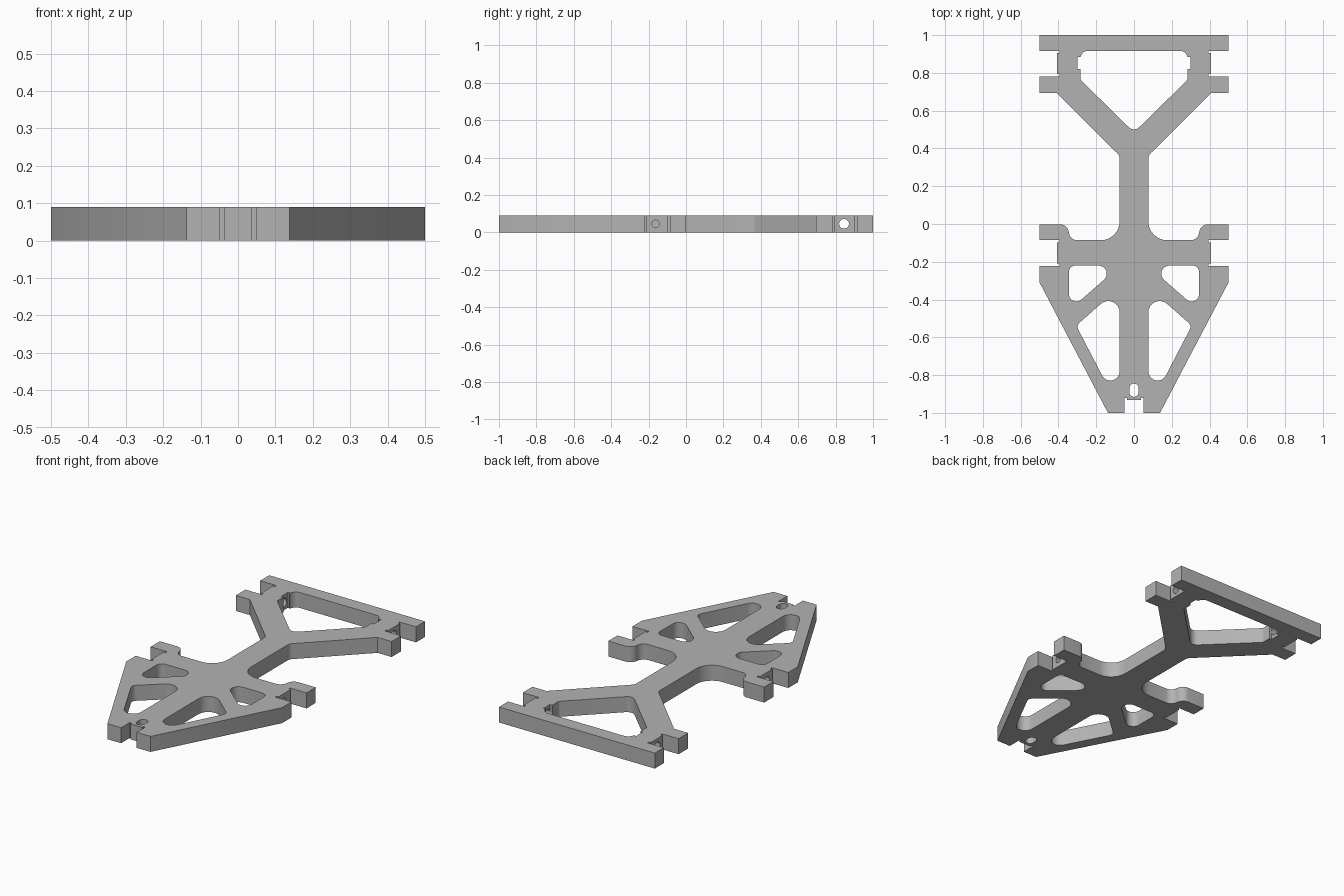
import bpy, bmesh, math
from mathutils import Vector, Matrix

if "Cube" in bpy.data.objects:
    bpy.data.objects.remove(bpy.data.objects["Cube"])

T = 0.09  # plate thickness

grey = bpy.data.materials.new("light_grey")
grey.diffuse_color = (0.45, 0.45, 0.45, 1)
grey.use_nodes = True
grey.node_tree.nodes["Principled BSDF"].inputs["Base Color"].default_value = grey.diffuse_color


def rounded(points, steps=8):
    """Turn (x, y, radius) corners into a filleted outline."""
    out, n = [], len(points)
    for i, (x, y, r) in enumerate(points):
        p = Vector((x, y))
        if r == 0:
            out.append(p)
            continue
        a = (Vector(points[i - 1][:2]) - p).normalized()
        b = (Vector(points[(i + 1) % n][:2]) - p).normalized()
        half = a.angle(b) / 2
        c = p + (a + b).normalized() * (r / math.sin(half))
        s = p + a * (r / math.tan(half)) - c
        e = p + b * (r / math.tan(half)) - c
        sweep = s.angle_signed(e)  # clockwise positive
        for k in range(steps + 1):
            t = -sweep * k / steps
            out.append(c + Matrix.Rotation(t, 2) @ s)
    return out


def mirrored(half):
    """Close a right-half outline with its mirror image."""
    return half + [(-x, y, r) for x, y, r in reversed(half) if abs(x) > 1e-6]


def add_prism(bm, outline, z0, z1):
    verts = [bm.verts.new((p.x, p.y, z0)) for p in outline]
    face = bm.faces.new(verts)
    ext = bmesh.ops.extrude_face_region(bm, geom=[face])
    top = [v for v in ext["geom"] if isinstance(v, bmesh.types.BMVert)]
    bmesh.ops.translate(bm, verts=top, vec=(0, 0, z1 - z0))


def make(name, bm):
    bmesh.ops.recalc_face_normals(bm, faces=bm.faces)
    me = bpy.data.meshes.new(name)
    bm.to_mesh(me)
    bm.free()
    me.materials.append(grey)
    ob = bpy.data.objects.new(name, me)
    bpy.context.collection.objects.link(ob)
    return ob


# Outer outline: rear fork, spine, cross arm, tapered nose with front slot
half = [
    (0.5, 1.0, 0), (0.5, 0.917, 0),
    (0.395, 0.917, 0), (0.395, 0.904, 0), (0.407, 0.904, 0),    # rear notch
    (0.407, 0.795, 0), (0.395, 0.795, 0), (0.395, 0.782, 0),
    (0.5, 0.782, 0), (0.5, 0.694, 0), (0.41, 0.694, 0),
    (0.076, 0.362, 0.04), (0.076, -0.086, 0.1),                 # spine
    (0.345, -0.086, 0.045), (0.345, -0.002, 0.045),
    (0.5, -0.002, 0), (0.5, -0.086, 0),
    (0.395, -0.086, 0), (0.395, -0.099, 0), (0.407, -0.099, 0), # middle notch
    (0.407, -0.21, 0), (0.395, -0.21, 0), (0.395, -0.223, 0),
    (0.5, -0.223, 0), (0.5, -0.31, 0), (0.138, -1.0, 0),        # nose
    (0.05, -1.0, 0), (0.05, -0.92, 0), (0.038, -0.92, 0), (0.038, -0.932, 0),
]
bm = bmesh.new()
add_prism(bm, rounded(mirrored(half)), 0, T)
plate = make("chassis_plate", bm)

# Window cutters
window = [(0.283, 0.917, 0.04), (0.283, 0.883, 0), (0.298, 0.883, 0),
          (0.298, 0.82, 0), (0.283, 0.82, 0), (0.283, 0.763, 0.02),
          (0, 0.485, 0.04)]
side_hole = [(0.073, -0.22, 0.043), (0.345, -0.22, 0.035), (0.345, -0.458, 0.04)]
nose_hole = [(0.076, -0.335, 0.06), (0.306, -0.538, 0.03), (0.076, -0.98, 0.049)]
slot = [(0.025, -0.845, 0.0249), (0.025, -0.915, 0.0249),
        (-0.025, -0.915, 0.0249), (-0.025, -0.845, 0.0249)]
bm = bmesh.new()
add_prism(bm, rounded(mirrored(window)), -0.1, 0.2)
add_prism(bm, rounded(slot), -0.1, 0.2)
for hole in (side_hole, nose_hole):
    for s in (1, -1):
        add_prism(bm, rounded([(s * x, y, r) for x, y, r in hole]), -0.1, 0.2)
windows = make("window_cutter", bm)

# Sideways bolt holes: through at the rear, blind in the cross arm
bm = bmesh.new()
for s in (1, -1):
    for y, r, x0, x1 in ((0.845, 0.026, 0.25, 0.45), (-0.162, 0.02, 0.3, 0.45)):
        m = Matrix.Translation((s * (x0 + x1) / 2, y, T / 2)) @ Matrix.Rotation(math.pi / 2, 4, "Y")
        bmesh.ops.create_cone(bm, cap_ends=True, segments=32, radius1=r,
                              radius2=r, depth=x1 - x0, matrix=m)
drills = make("bolt_hole_cutter", bm)

# Cut, apply, and remove the cutters
bpy.context.view_layer.objects.active = plate
for cutter in (windows, drills):
    mod = plate.modifiers.new("cut", "BOOLEAN")
    mod.operation, mod.solver, mod.object = "DIFFERENCE", "EXACT", cutter
    bpy.ops.object.modifier_apply(modifier=mod.name)
    bpy.data.objects.remove(cutter)

plate.select_set(True)
bpy.ops.object.shade_smooth_by_angle(angle=math.radians(30))
